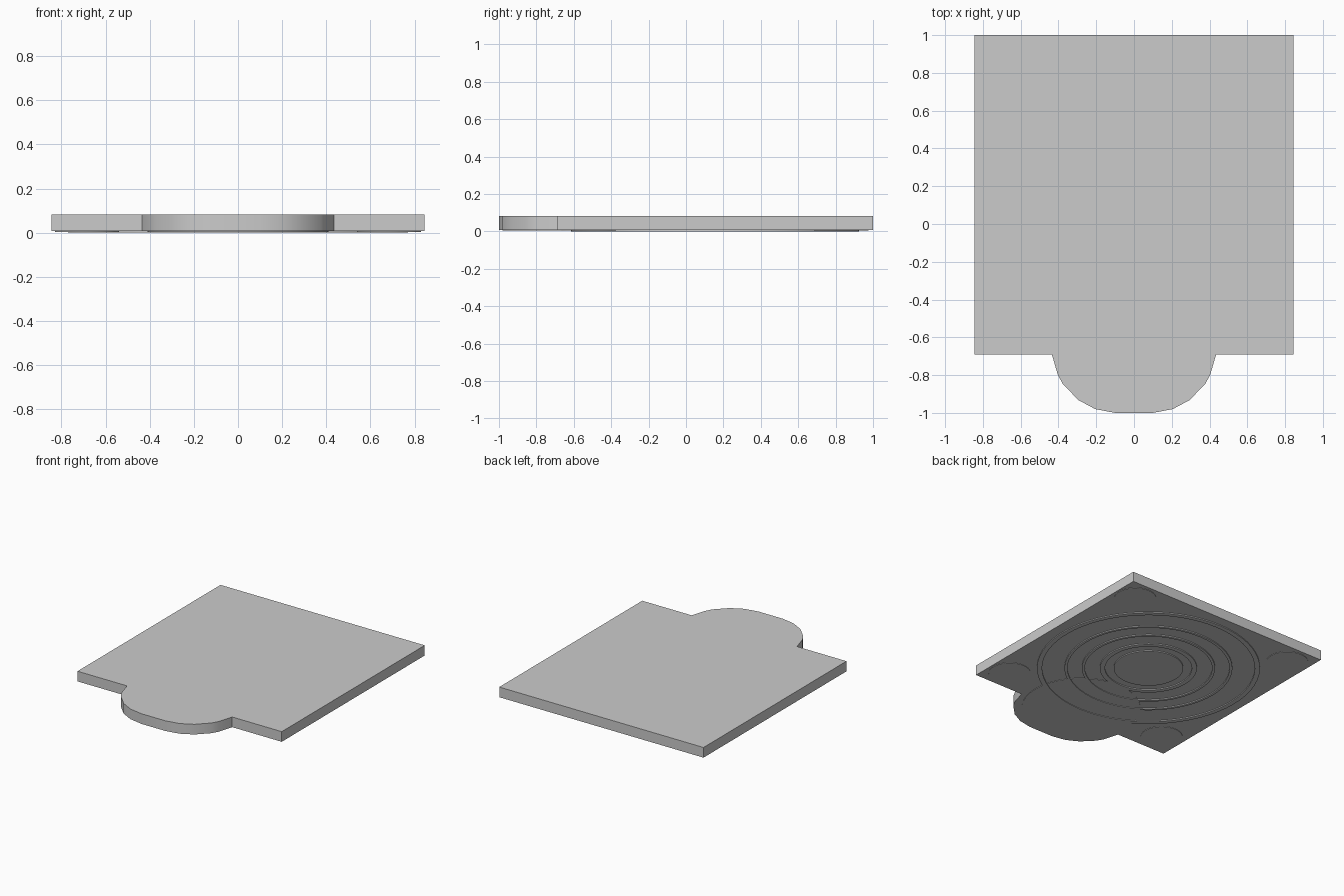
import bpy, bmesh, math

if "Cube" in bpy.data.objects:
    bpy.data.objects.remove(bpy.data.objects["Cube"])

CY = 0.155          # centre of the square part
BASE, TOP = 0.007, 0.083


def finish(name, bm, smooth=True):
    bmesh.ops.recalc_face_normals(bm, faces=bm.faces)
    mesh = bpy.data.meshes.new(name)
    bm.to_mesh(mesh)
    bm.free()
    ob = bpy.data.objects.new(name, mesh)
    bpy.context.collection.objects.link(ob)
    if smooth:
        bpy.ops.object.select_all(action='DESELECT')
        ob.select_set(True)
        bpy.context.view_layer.objects.active = ob
        bpy.ops.object.shade_smooth_by_angle(angle=math.radians(30))
    return ob


def extrude_outline(name, pts, z0, z1):
    bm = bmesh.new()
    face = bm.faces.new([bm.verts.new((x, y, z0)) for x, y in pts])
    ext = bmesh.ops.extrude_face_region(bm, geom=[face])
    verts = [g for g in ext["geom"] if isinstance(g, bmesh.types.BMVert)]
    bmesh.ops.translate(bm, verts=verts, vec=(0, 0, z1 - z0))
    return finish(name, bm)


def circle(x, y, r, n):
    return [(x + r * math.cos(2 * math.pi * i / n), y + r * math.sin(2 * math.pi * i / n))
            for i in range(n)]


def ring(name, outer, inner, z0, z1, n=64):
    bm = bmesh.new()
    loops = [[bm.verts.new((x, y, z)) for x, y in circle(0, CY, r, n)]
             for r, z in ((outer, z0), (outer, z1), (inner, z1), (inner, z0))]
    for k in range(4):
        a, b = loops[k], loops[(k + 1) % 4]
        for i in range(n):
            j = (i + 1) % n
            bm.faces.new((a[i], a[j], b[j], b[i]))
    return finish(name, bm)


# Plate with rounded front tab
half = [(0.845, 1.0), (0.845, -0.69), (0.435, -0.69), (0.403, -0.80), (0.375, -0.85),
        (0.293, -0.933), (0.205, -0.98), (0.10, -1.0)]
extrude_outline("plate", half + [(-x, y) for x, y in reversed(half)], BASE, TOP)

# Shallow discs under the corners and the tab
for i, (sx, sy) in enumerate(((-1, -1), (1, -1), (-1, 1), (1, 1))):
    extrude_outline(f"corner_disc_{i + 1}", circle(sx * 0.685, CY + sy * 0.675, 0.145, 32),
                    0.004, BASE + 0.002)
extrude_outline("tab_disc", circle(0, -0.57, 0.41, 40), 0.004, BASE + 0.002)

# Concentric rings and central disc on the underside
for i, (ro, ri) in enumerate(((0.77, 0.735), (0.58, 0.56), (0.46, 0.44), (0.335, 0.30))):
    ring(f"underside_ring_{i + 1}", ro, ri, 0.0, BASE + 0.002)
extrude_outline("centre_disc", circle(0, CY, 0.24, 40), 0.0, BASE + 0.002)
